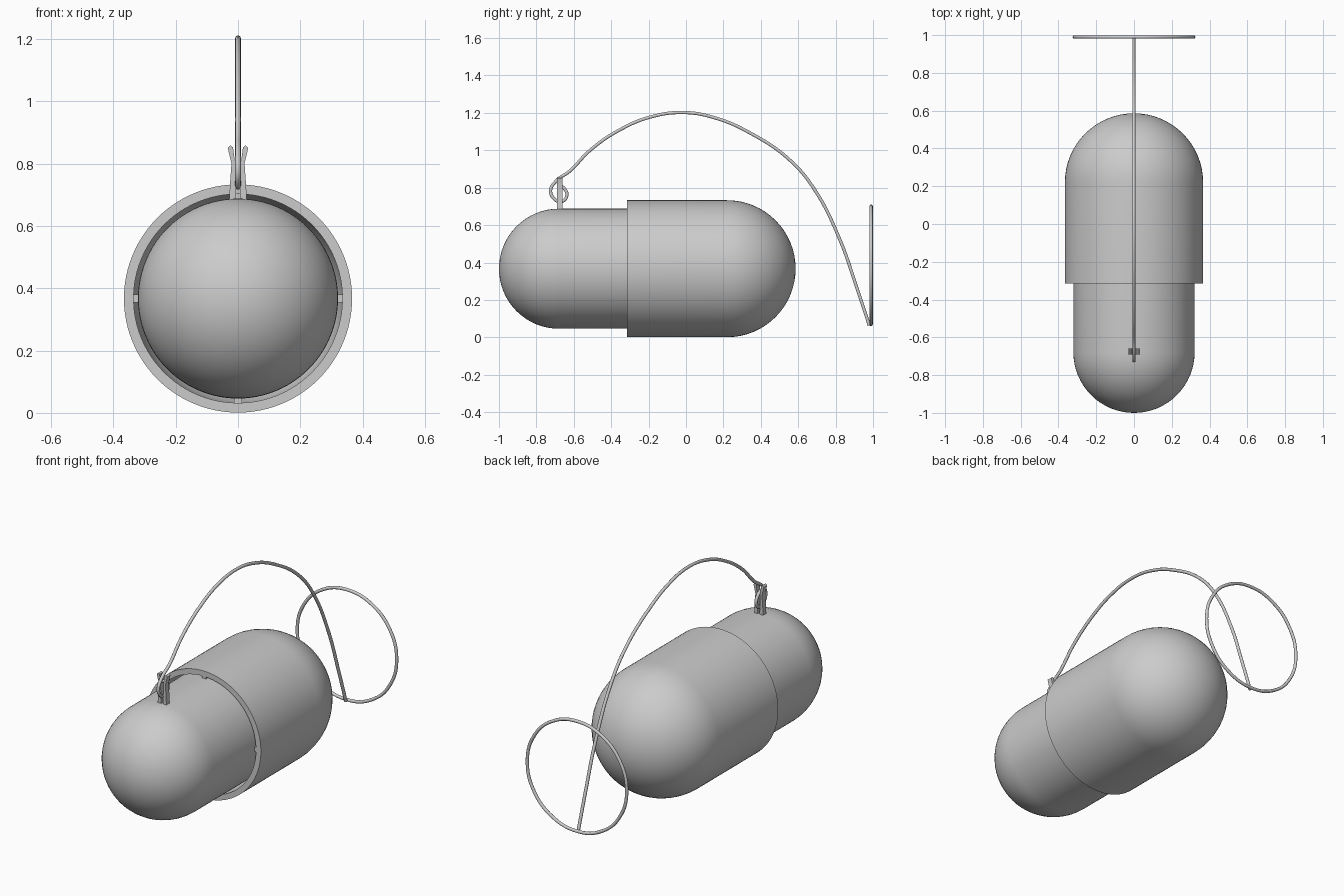
import bpy, bmesh, math
from mathutils import Vector, Matrix

if "Cube" in bpy.data.objects:
    bpy.data.objects.remove(bpy.data.objects["Cube"])

ZC = 0.367  # height of the capsule axis


def finish(name, bm, smooth=True):
    bmesh.ops.recalc_face_normals(bm, faces=bm.faces)
    mesh = bpy.data.meshes.new(name)
    bm.to_mesh(mesh)
    bm.free()
    ob = bpy.data.objects.new(name, mesh)
    bpy.context.collection.objects.link(ob)
    if smooth:
        bpy.ops.object.select_all(action='DESELECT')
        ob.select_set(True)
        bpy.context.view_layer.objects.active = ob
        bpy.ops.object.shade_smooth_by_angle(angle=math.radians(35))
    return ob


def half_shell(name, r_out, r_in, y_dome, y_open, direction, steps=16, sides=96):
    """Hollow round-ended cup turned about the long axis."""
    arc = [math.pi / 2 * i / steps for i in range(steps + 1)]
    outer = [(r_out * math.sin(a), y_dome + direction * r_out * math.cos(a)) for a in arc]
    inner = [(r_in * math.sin(a), y_dome + direction * r_in * math.cos(a)) for a in arc]
    profile = outer + [(r_out, y_open), (r_in, y_open)] + inner[::-1]
    bm = bmesh.new()
    verts = [bm.verts.new((r, y, ZC)) for r, y in profile]
    edges = [bm.edges.new(pair) for pair in zip(verts, verts[1:])]
    bmesh.ops.spin(bm, geom=verts + edges, cent=(0, 0, ZC), axis=(0, 1, 0),
                   angle=2 * math.pi, steps=sides, use_merge=False)
    bmesh.ops.remove_doubles(bm, verts=bm.verts, dist=1e-5)
    return finish(name, bm)


def tube(name, points, radius, cyclic=False):
    """Round cord following a smooth path."""
    cu = bpy.data.curves.new(name, 'CURVE')
    cu.dimensions = '3D'
    cu.bevel_depth = radius
    cu.bevel_resolution = 3
    cu.resolution_u = 8
    cu.use_fill_caps = True
    sp = cu.splines.new('BEZIER')
    sp.bezier_points.add(len(points) - 1)
    for bp, co in zip(sp.bezier_points, points):
        bp.co = co
        bp.handle_left_type = bp.handle_right_type = 'AUTO'
    sp.use_cyclic_u = cyclic
    ob = bpy.data.objects.new(name, cu)
    bpy.context.collection.objects.link(ob)
    return ob


# Capsule halves: the body slides into the wider cap
half_shell("capsule_body", 0.321, 0.293, -0.679, 0.18, -1)
half_shell("capsule_cap", 0.366, 0.335, 0.22, -0.315, 1)

# Four spacer ribs between body and cap
bm = bmesh.new()
for k in range(4):
    m = (Matrix.Translation((0, -0.06, ZC)) @ Matrix.Rotation(k * math.pi / 2, 4, 'Y')
         @ Matrix.Translation((0, 0, 0.328)) @ Matrix.Diagonal((0.026, 0.5, 0.018, 1)))
    bmesh.ops.create_cube(bm, size=1, matrix=m)
finish("spacer_ribs", bm, smooth=False)

# Two flared prongs that hold the cord
prong = [(0.006, 0.67), (0.028, 0.67), (0.026, 0.73), (0.021, 0.80), (0.033, 0.85),
         (0.024, 0.858), (0.016, 0.852), (0.009, 0.80)]
bm = bmesh.new()
for side in (1, -1):
    face = bm.faces.new([bm.verts.new((side * x, -0.69, z)) for x, z in prong])
    ext = bmesh.ops.extrude_face_region(bm, geom=[face])
    bmesh.ops.translate(bm, vec=(0, 0.03, 0),
                        verts=[v for v in ext['geom'] if isinstance(v, bmesh.types.BMVert)])
finish("cord_prongs", bm)

# Arched cord with a small loop hooked through the prongs
path = [(0.98, 0.064), (0.91, 0.275), (0.824, 0.519), (0.69, 0.786), (0.556, 0.947),
        (0.342, 1.093), (0.15, 1.175), (-0.016, 1.202), (-0.19, 1.178), (-0.353, 1.11),
        (-0.513, 1.0), (-0.62, 0.89), (-0.695, 0.835), (-0.724, 0.785), (-0.70, 0.736),
        (-0.665, 0.726), (-0.637, 0.76), (-0.652, 0.797), (-0.685, 0.818)]
tube("cord", [(0, y, z) for y, z in path], 0.009)

# Upright end ring
ring = [(0.316 * math.cos(t), 0.99, 0.385 + 0.316 * math.sin(t))
        for t in (2 * math.pi * i / 12 for i in range(12))]
tube("end_ring", ring, 0.009, cyclic=True)
